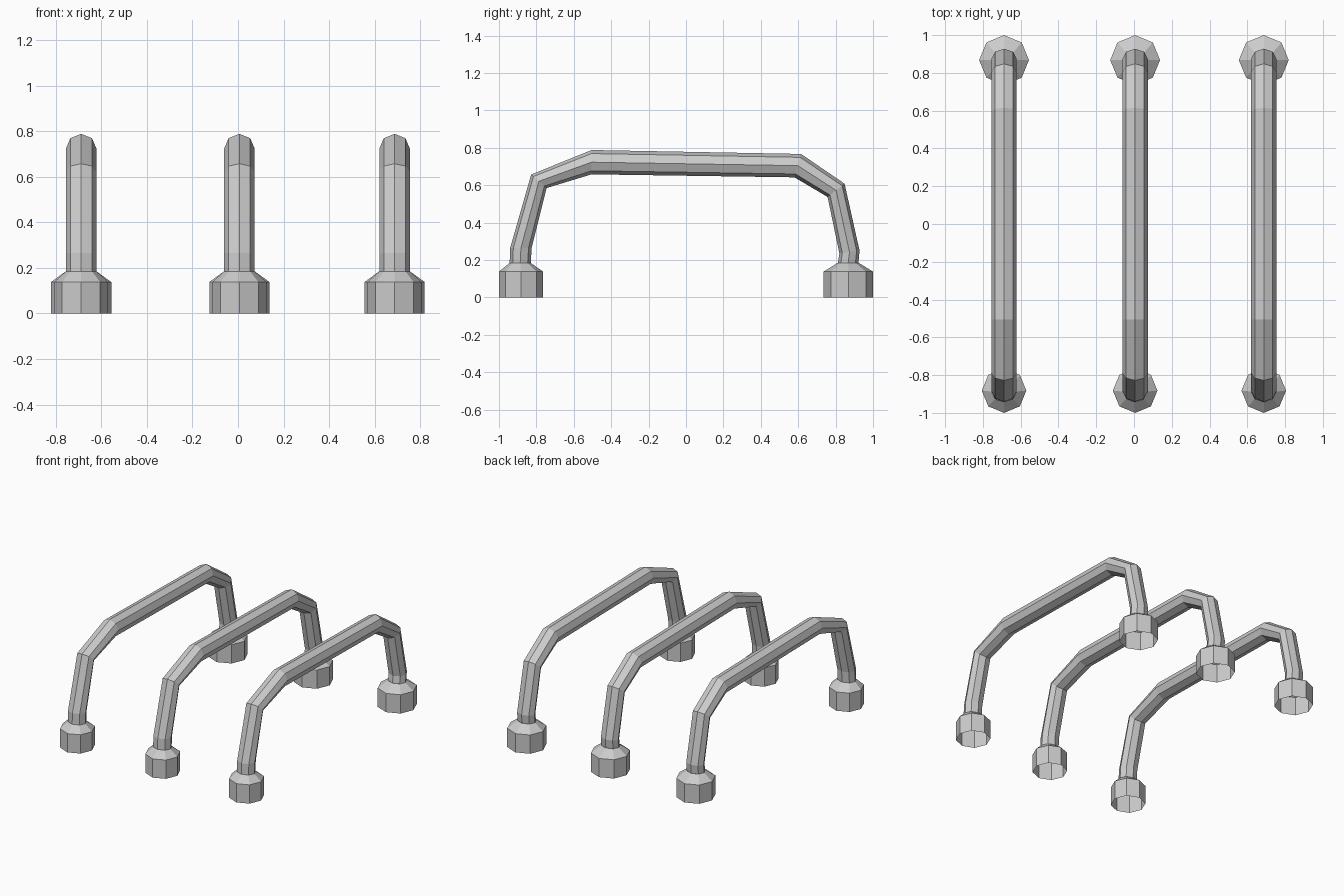
import bpy, bmesh
from math import sin, cos, tau

cube = bpy.data.objects.get("Cube")
if cube:
    bpy.data.objects.remove(cube)

SIDES = 8
TUBE_RADIUS = 0.067

grey = bpy.data.materials.new("light_grey_metal")
grey.use_nodes = True
grey.diffuse_color = (0.6, 0.6, 0.6, 1)
grey.node_tree.nodes["Principled BSDF"].inputs["Base Color"].default_value = (0.6, 0.6, 0.6, 1)


def loft(name, rings, x):
    """Skin a stack of octagonal rings into an open, flat-shaded shell."""
    bm = bmesh.new()
    loops = [[bm.verts.new(p) for p in ring] for ring in rings]
    for a, b in zip(loops, loops[1:]):
        for i in range(SIDES):
            j = (i + 1) % SIDES
            bm.faces.new((a[i], a[j], b[j], b[i]))
    bmesh.ops.recalc_face_normals(bm, faces=bm.faces)
    mesh = bpy.data.meshes.new(name)
    bm.to_mesh(mesh)
    bm.free()
    mesh.materials.append(grey)
    obj = bpy.data.objects.new(name, mesh)
    obj.location.x = x
    bpy.context.collection.objects.link(obj)


def tube_ring(outer, inner):
    """Octagon spanning an outer and an inner point of the bent bar."""
    ring = []
    for i in range(SIDES):
        a = tau * i / SIDES
        k = (1 + cos(a)) / 2
        ring.append((TUBE_RADIUS * sin(a),
                     inner[0] + (outer[0] - inner[0]) * k,
                     inner[1] + (outer[1] - inner[1]) * k))
    return ring


def flat_ring(y, z, rx, ry):
    angles = [tau * i / SIDES for i in range(SIDES)]
    return [(rx * sin(a), y + ry * cos(a), z) for a in angles]


# Bent bar: outer and inner edge (y, z) at each bend, front to back
BENDS = [
    ((-0.943, 0.185), (-0.830, 0.185)),
    ((-0.940, 0.265), (-0.825, 0.265)),
    ((-0.828, 0.657), (-0.745, 0.585)),
    ((-0.505, 0.788), (-0.505, 0.658)),
    ((0.615, 0.767), (0.580, 0.642)),
    ((0.848, 0.608), (0.757, 0.537)),
    ((0.928, 0.250), (0.820, 0.235)),
    ((0.922, 0.185), (0.812, 0.185)),
]

# Sockets: name, centre y, radius, y of the neck where the bar enters
SOCKETS = [("front", -0.882, 0.118, -0.887), ("back", 0.868, 0.132, 0.867)]

for side, x in (("right", -0.688), ("middle", 0.006), ("left", 0.687)):
    loft(f"{side}_bar", [tube_ring(o, i) for o, i in BENDS], x)
    for end, y, r, neck_y in SOCKETS:
        loft(f"{side}_{end}_socket", [
            flat_ring(y, 0, r, r),
            flat_ring(y, 0.138, r, r),
            flat_ring(neck_y, 0.185, TUBE_RADIUS, 0.056),
        ], x)
